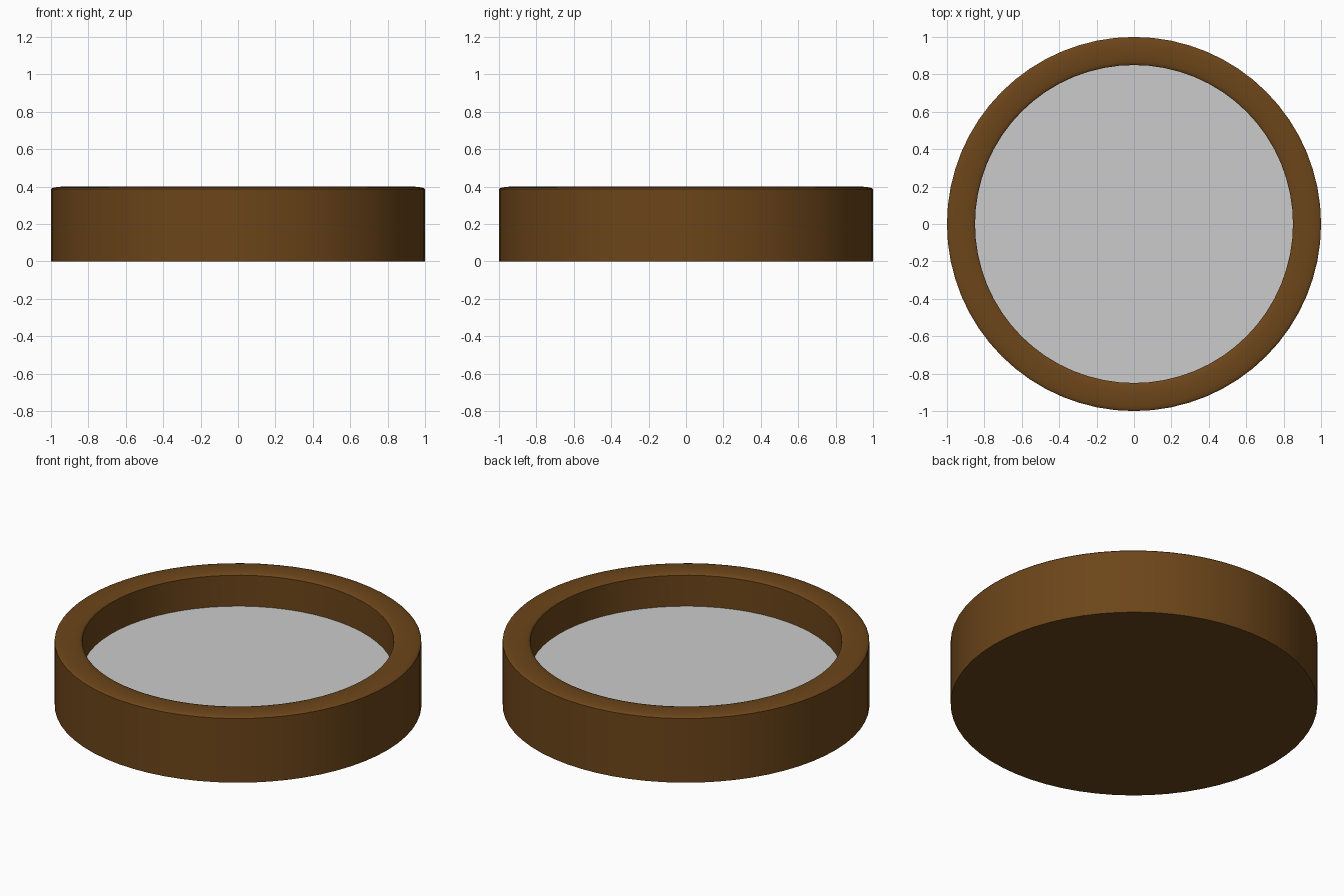
import bpy, bmesh, math

if "Cube" in bpy.data.objects:
    bpy.data.objects.remove(bpy.data.objects["Cube"])

SIDES = 64


def revolve(name, profile, color=None):
    """Spin an (r, z) profile that starts and ends on the axis."""
    bm = bmesh.new()
    rings = []
    for r, z in profile:
        if r == 0:
            rings.append([bm.verts.new((0, 0, z))] * SIDES)
        else:
            rings.append([bm.verts.new((r * math.cos(2 * math.pi * i / SIDES),
                                        r * math.sin(2 * math.pi * i / SIDES), z))
                          for i in range(SIDES)])
    for a, b in zip(rings, rings[1:]):
        for i in range(SIDES):
            j = (i + 1) % SIDES
            bm.faces.new(list(dict.fromkeys((a[i], a[j], b[j], b[i]))))
    bmesh.ops.recalc_face_normals(bm, faces=bm.faces)
    mesh = bpy.data.meshes.new(name)
    bm.to_mesh(mesh)
    bm.free()
    obj = bpy.data.objects.new(name, mesh)
    bpy.context.collection.objects.link(obj)
    if color:
        mat = bpy.data.materials.new(name + "_material")
        mat.diffuse_color = color
        mat.use_nodes = True
        mat.node_tree.nodes["Principled BSDF"].inputs["Base Color"].default_value = mat.diffuse_color
        mesh.materials.append(mat)
    bpy.ops.object.select_all(action='DESELECT')
    obj.select_set(True)
    bpy.context.view_layer.objects.active = obj
    bpy.ops.object.shade_smooth_by_angle(angle=math.radians(30))
    return obj


# Gently domed top of the rim, from the outer edge to the inner edge
dome = [(0.925 + 0.075 * math.cos(math.pi * k / 10),
         0.386 + 0.014 * math.sin(math.pi * k / 10)) for k in range(11)]

# Brown round tray with a closed bottom
revolve("tray", [(0, 0), (1, 0)] + dome + [(0.85, 0.19), (0, 0.19)],
        (0.15, 0.06, 0.01, 1))

# Grey surface inside the tray
revolve("inner_disc", [(0, 0.19), (0.85, 0.19), (0.85, 0.2), (0, 0.2)])
